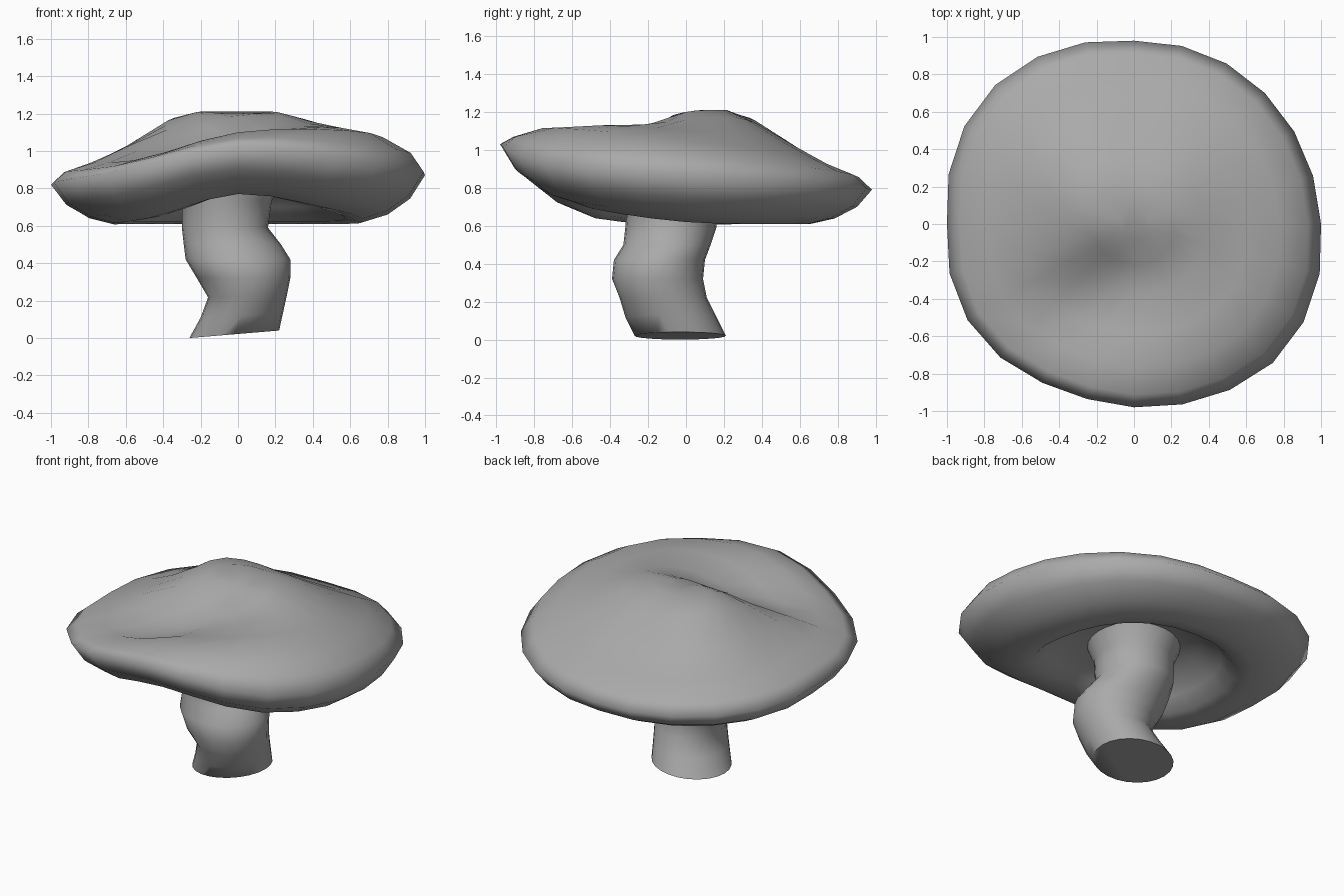
import bpy, bmesh, math

SEGMENTS = 24

old = bpy.data.objects.get("Cube")
if old:
    bpy.data.objects.remove(old, do_unlink=True)

grey = bpy.data.materials.new("plain_grey")
grey.use_nodes = True
color = (0.4, 0.4, 0.4, 1)
grey.diffuse_color = color
grey.node_tree.nodes["Principled BSDF"].inputs["Base Color"].default_value = color


def wave(values, angle):
    """Smooth closed interpolation of values spaced evenly around a circle."""
    n = len(values)
    t = angle / math.tau * n
    i = int(t)
    t -= i
    a, b, c, d = (values[(i + k) % n] for k in (-1, 0, 1, 2))
    return b + t / 2 * (c - a + t * (2*a - 5*b + 4*c - d + t * (3 * (b - c) + d - a)))


def mix(start, end, amount):
    """Blend two height lists of equal length."""
    return [a + (b - a) * amount for a, b in zip(start, end)]


def loft(name, rings, smooth_degrees):
    """Skin a list of point rings and close both ends."""
    bm = bmesh.new()
    loops = [[bm.verts.new(p) for p in ring] for ring in rings]
    for low, high in zip(loops, loops[1:]):
        for i in range(SEGMENTS):
            j = (i + 1) % SEGMENTS
            bm.faces.new((low[i], low[j], high[j], high[i]))
    bm.faces.new(loops[0][::-1])
    bm.faces.new(loops[-1])
    bmesh.ops.recalc_face_normals(bm, faces=bm.faces)
    mesh = bpy.data.meshes.new(name)
    bm.to_mesh(mesh)
    bm.free()
    obj = bpy.data.objects.new(name, mesh)
    bpy.context.collection.objects.link(obj)
    mesh.materials.append(grey)
    bpy.ops.object.select_all(action="DESELECT")
    obj.select_set(True)
    bpy.context.view_layer.objects.active = obj
    bpy.ops.object.shade_smooth_by_angle(angle=math.radians(smooth_degrees))


angles = [math.tau * i / SEGMENTS for i in range(SEGMENTS)]

# Cap: uneven outline and key contour heights, anticlockwise from +x
outline = [1, .99, .99, .99, .98, 1.02, 1.05, 1.04,
           1, 1.03, 1.01, .97, .98, 1.01, 1.05, 1.04]
hollow = [.84] * 8
lip = [.62, .61, .61, .61, .61, .64, .77, .69]
rim = [.87, .82, .79, .8, .82, .88, 1.03, .93]
shoulder = [1.05, .98, .91, .93, .94, .95, 1.1, 1.11]
slope = [1.1, 1.08, 1.06, 1.03, 1.01, 1.02, 1.03, 1.03,
         1.02, 1.02, .96, .98, 1.07, 1.11, 1.13, 1.12]
dent = [1.16, 1.17, 1.17, 1.15, 1.14, 1.16, 1.18, 1.17,
        1.14, 1.1, 1.03, 1.01, 1.04, 1.08, 1.12, 1.14]
crown = [1.2, 1.21, 1.21, 1.21, 1.2, 1.12, 1.08, 1.13]
peak = [1.2] * 8

# Cap rings from the hollow underside, round the rim, to the peak
cap_profile = [
    (.2, hollow),
    (.38, mix(lip, hollow, .8)),
    (.5, mix(lip, hollow, .4)),
    (.57, mix(lip, hollow, .06)),
    (.67, lip),
    (.8, mix(lip, rim, .16)),
    (.92, mix(lip, rim, .5)),
    (1, rim),
    (.93, mix(rim, shoulder, .55)),
    (.78, shoulder),
    (.6, slope),
    (.38, dent),
    (.22, crown),
    (.08, mix(crown, peak, .8)),
]


def cap_point(radius, heights, a):
    r = radius * wave(outline, a)
    return (r * math.cos(a), r * math.sin(a), wave(heights, a))


loft("cap", [[cap_point(r, h, a) for a in angles] for r, h in cap_profile], 180)

# Stem: height, centre x and y, half width and half depth
stem_profile = [
    (.02, -.02, -.03, .24, .24),
    (.12, .02, -.08, .22, .24),
    (.22, .05, -.12, .21, .23),
    (.32, .03, -.15, .25, .24),
    (.42, 0, -.14, .28, .24),
    (.5, -.03, -.1, .26, .23),
    (.59, -.07, -.08, .23, .24),
    (.73, -.06, -.07, .24, .24),
    (.88, -.05, -.06, .3, .3),
]


def stem_point(z, cx, cy, rx, ry, a):
    # The foot is cut at a slight slant that fades out higher up
    slant = .02 * math.cos(a) * max(0, 1 - z * 4) / .92
    return (cx + rx * math.cos(a), cy + ry * math.sin(a), z + slant)


loft("stem", [[stem_point(*row, a) for a in angles] for row in stem_profile], 60)
